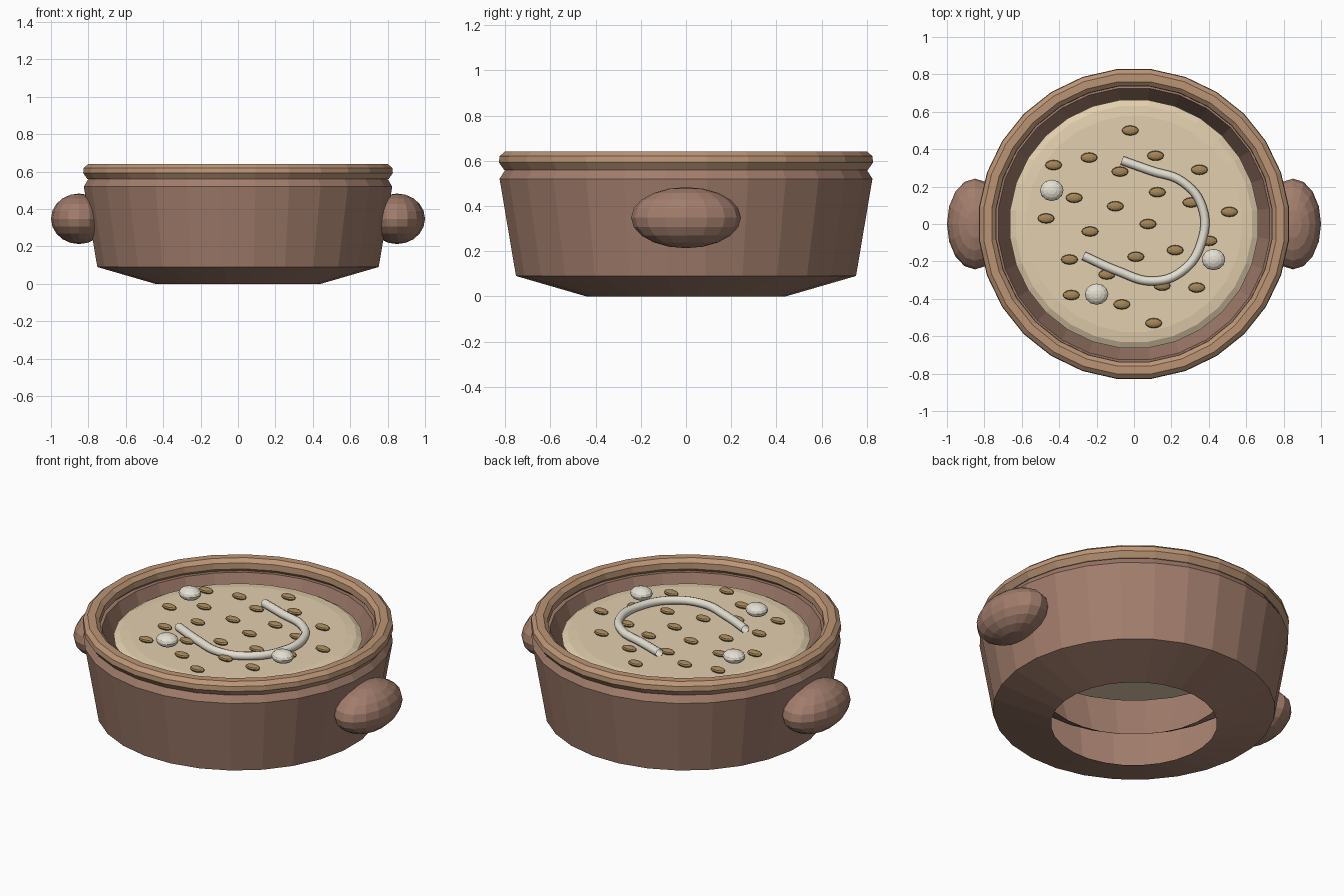
import bpy, math

if "Cube" in bpy.data.objects:
    bpy.data.objects.remove(bpy.data.objects["Cube"])

SIDES = 28


def material(name, rgb):
    m = bpy.data.materials.new(name)
    m.diffuse_color = (*rgb, 1)
    m.use_nodes = True
    m.node_tree.nodes["Principled BSDF"].inputs["Base Color"].default_value = m.diffuse_color
    return m


clay = material("clay", (0.36, 0.205, 0.15))
glaze = material("glaze", (0.50, 0.30, 0.18))
cream = material("cream", (0.76, 0.62, 0.42))
bean = material("bean", (0.38, 0.24, 0.10))
white = material("white", (0.78, 0.74, 0.64))


def lathe(name, profile, mat, closed=False):
    """Revolve (radius, z) points around z, flats facing the axes."""
    n = len(profile)
    verts = []
    for i in range(SIDES):
        a = 2 * math.pi * (i + 0.5) / SIDES
        verts += [(r * math.cos(a), r * math.sin(a), z) for r, z in profile]
    faces = []
    for i in range(SIDES):
        p, q = i * n, (i + 1) % SIDES * n
        for j in range(n if closed else n - 1):
            k = (j + 1) % n
            faces.append((p + j, q + j, q + k, p + k))
    if not closed and name == "soup":  # close the flat ends
        faces.append(tuple(i * n for i in reversed(range(SIDES))))
        faces.append(tuple(i * n + n - 1 for i in range(SIDES)))
    me = bpy.data.meshes.new(name)
    me.from_pydata(verts, [], faces)
    me.materials.append(mat)
    ob = bpy.data.objects.new(name, me)
    bpy.context.collection.objects.link(ob)
    return ob


def ellipsoid(name, loc, size, mat, seg=12, rings=8):
    bpy.ops.mesh.primitive_uv_sphere_add(segments=seg, ring_count=rings, radius=1, location=loc)
    ob = bpy.context.object
    ob.name = name
    ob.scale = size
    ob.data.materials.append(mat)
    return ob


# Pot wall: open foot, outer side, lip, inner side and inner floor ring
lathe("pot_body", [(0.445, 0), (0.757, 0.09), (0.83, 0.52), (0.805, 0.56), (0.73, 0.57),
                   (0.63, 0.298), (0.49, 0.217)], clay)

# Rolled rim with rounded section
lathe("rim", [(0.81, 0.56), (0.833, 0.592), (0.83, 0.62), (0.807, 0.64), (0.765, 0.64),
              (0.742, 0.62), (0.74, 0.585), (0.765, 0.56)], glaze, closed=True)

# Filling: slab with a softened upper edge
lathe("soup", [(0.66, 0.523), (0.667, 0.53), (0.635, 0.548), (0.58, 0.555)], cream)

# Side handles
for side, s in (("left", -1), ("right", 1)):
    ellipsoid("handle_" + side, (s * 0.85, 0, 0.348), (0.15, 0.243, 0.135), clay, 16, 10)

# Scattered beans
beans = [(-0.02, 0.50), (-0.43, 0.315), (-0.24, 0.355), (0.115, 0.365), (0.35, 0.29), (-0.075, 0.28),
         (-0.32, 0.14), (0.125, 0.17), (-0.10, 0.095), (0.305, 0.115), (0.51, 0.065), (-0.47, 0.03),
         (0.075, 0.0), (-0.235, -0.04), (0.40, -0.09), (0.22, -0.14), (0.01, -0.175), (-0.345, -0.19),
         (-0.145, -0.27), (0.15, -0.33), (0.335, -0.34), (-0.335, -0.38), (-0.065, -0.43), (0.105, -0.53)]
for i, (x, y) in enumerate(beans):
    ellipsoid(f"bean_{i + 1}", (x, y, 0.568), (0.045, 0.027, 0.016), bean, 12, 6)

# Dumplings
for i, (x, y) in enumerate([(-0.44, 0.18), (0.425, -0.19), (-0.20, -0.375)]):
    ellipsoid(f"dumpling_{i + 1}", (x, y, 0.60), (0.063, 0.057, 0.036), white, 12, 8)

# Noodle strand
path = [(-0.065, 0.34), (0.09, 0.285), (0.26, 0.225), (0.365, 0.09), (0.36, -0.10),
        (0.26, -0.25), (0.10, -0.305), (-0.09, -0.25), (-0.27, -0.17)]
cu = bpy.data.curves.new("noodle", 'CURVE')
cu.dimensions = '3D'
cu.bevel_depth = 0.024
cu.bevel_resolution = 2
cu.resolution_u = 6
cu.materials.append(white)
sp = cu.splines.new('BEZIER')
sp.bezier_points.add(len(path) - 1)
for bp, (x, y) in zip(sp.bezier_points, path):
    bp.co = (x, y, 0.58)
    bp.handle_left_type = bp.handle_right_type = 'AUTO'
bpy.context.collection.objects.link(bpy.data.objects.new("noodle", cu))
